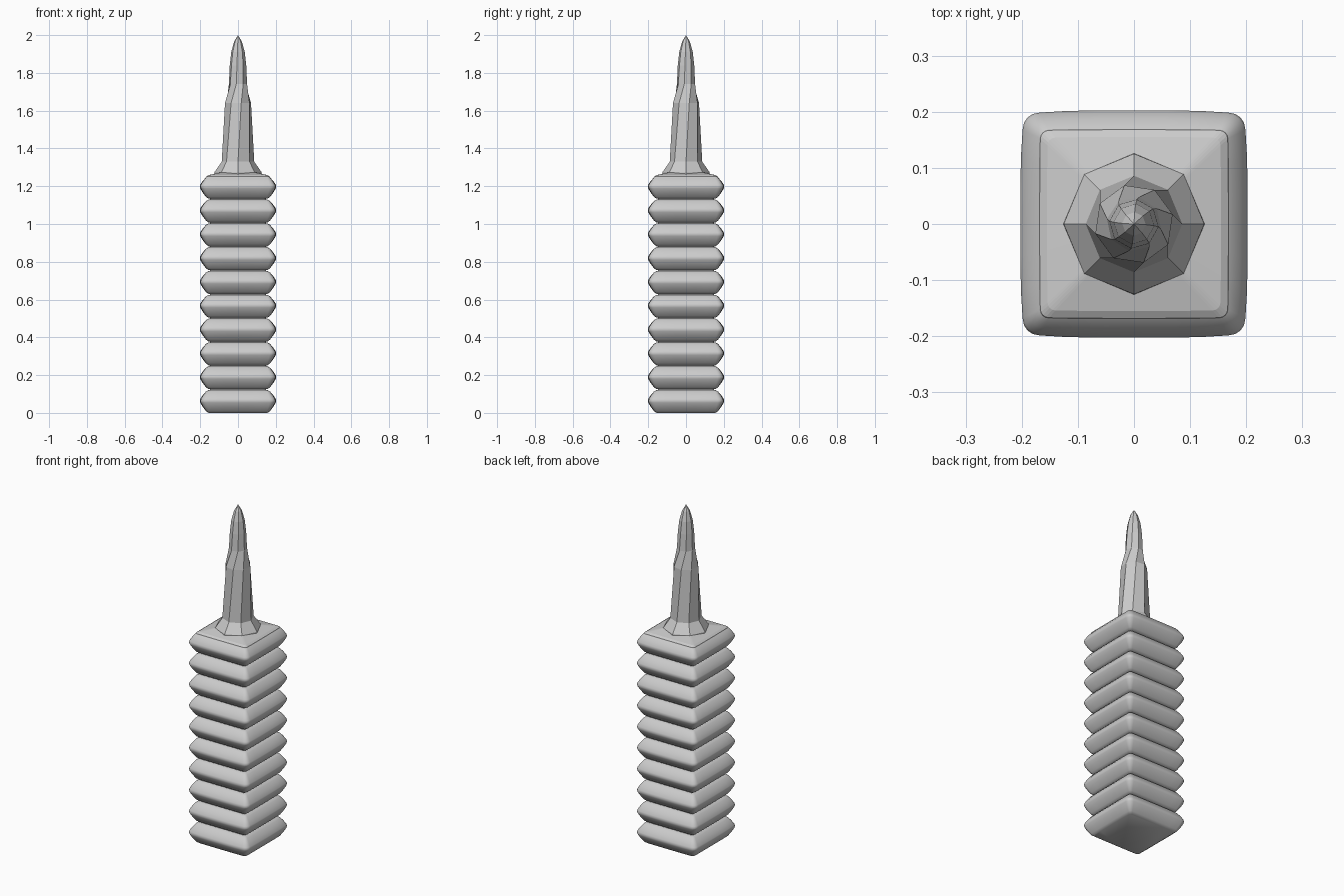
import bpy, bmesh, math

if "Cube" in bpy.data.objects:
    bpy.data.objects.remove(bpy.data.objects["Cube"])

RINGS, PITCH = 10, 0.126


def rounded_square(half, radius, z, bulge=0.0, seg=4):
    """Square outline with rounded corners and slightly bowed sides."""
    pts = []
    h = half - bulge
    for q in range(4):
        a0 = q * math.pi / 2
        c, s = math.cos(a0), math.sin(a0)
        corner = [(h, -0.6 * h), (half, -0.3 * h), (half, 0.3 * h)]
        corner[0] = (half - 0.25 * bulge, -0.6 * h)
        corner.append((half - 0.25 * bulge, 0.6 * h))
        for i in range(seg + 1):
            a = math.pi / 2 * i / seg
            corner.append((h - radius + radius * math.cos(a),
                           h - radius + radius * math.sin(a)))
        pts += [(x * c - y * s, x * s + y * c, z) for x, y in corner]
    return pts


def octagon(r, z, twist=0.0):
    return [(r * math.cos(math.radians(45 * i + twist)),
             r * math.sin(math.radians(45 * i + twist)), z) for i in range(8)]


def loft(name, sections, apex=None, smooth=None):
    """Skin a stack of equal outlines, closing both ends."""
    bm = bmesh.new()
    loops = [[bm.verts.new(p) for p in s] for s in sections]
    n = len(loops[0])
    for lo, hi in zip(loops, loops[1:]):
        for i in range(n):
            j = (i + 1) % n
            bm.faces.new((lo[i], lo[j], hi[j], hi[i]))
    bm.faces.new(loops[0][::-1])
    if apex:
        tip = bm.verts.new(apex)
        for i in range(n):
            bm.faces.new((loops[-1][i], loops[-1][(i + 1) % n], tip))
    else:
        bm.faces.new(loops[-1])
    bmesh.ops.recalc_face_normals(bm, faces=bm.faces)
    mesh = bpy.data.meshes.new(name)
    bm.to_mesh(mesh)
    bm.free()
    ob = bpy.data.objects.new(name, mesh)
    bpy.context.collection.objects.link(ob)
    if smooth:
        bpy.context.view_layer.objects.active = ob
        ob.select_set(True)
        bpy.ops.object.shade_smooth_by_angle(angle=math.radians(smooth))
        ob.select_set(False)
    return ob


# Stacked cushion-like rings: (half width, corner radius, height, bow)
profile = [(0.156, 0.012, 0.000, 0.001), (0.170, 0.016, 0.010, 0.001),
           (0.188, 0.024, 0.034, 0.003), (0.2, 0.03, 0.054, 0.004),
           (0.2025, 0.03, 0.064, 0.004), (0.2, 0.03, 0.074, 0.004),
           (0.188, 0.024, 0.092, 0.003), (0.170, 0.016, 0.113, 0.001),
           (0.156, 0.012, 0.121, 0.001)]
rings = loft("body_rings",
             [rounded_square(h, r, z, b) for h, r, z, b in profile], smooth=50)
stack = rings.modifiers.new("stack", 'ARRAY')
stack.count = RINGS
stack.use_relative_offset = False
stack.use_constant_offset = True
stack.constant_offset_displace = (0, 0, PITCH)

# Inner core seen in the grooves
loft("inner_core", [rounded_square(0.148, 0.012, z) for z in (0.01, 1.25)])

# Sloping cap on the top ring
loft("top_cap", [rounded_square(0.171, 0.016, 1.243, 0.001),
                 rounded_square(0.168, 0.016, 1.251, 0.001),
                 rounded_square(0.155, 0.014, 1.259, 0.001),
                 rounded_square(0.088, 0.010, 1.274)])

# Faceted, twisting spire: (radius, height, twist in degrees)
spire = [(0.126, 1.264, 0), (0.125, 1.274, 0), (0.086, 1.33, 0),
         (0.071, 1.64, 14), (0.049, 1.74, 34), (0.044, 1.84, 38),
         (0.036, 1.91, 40), (0.021, 1.965, 42)]
loft("spire", [octagon(*s) for s in spire], apex=(0, 0, 2.0))
